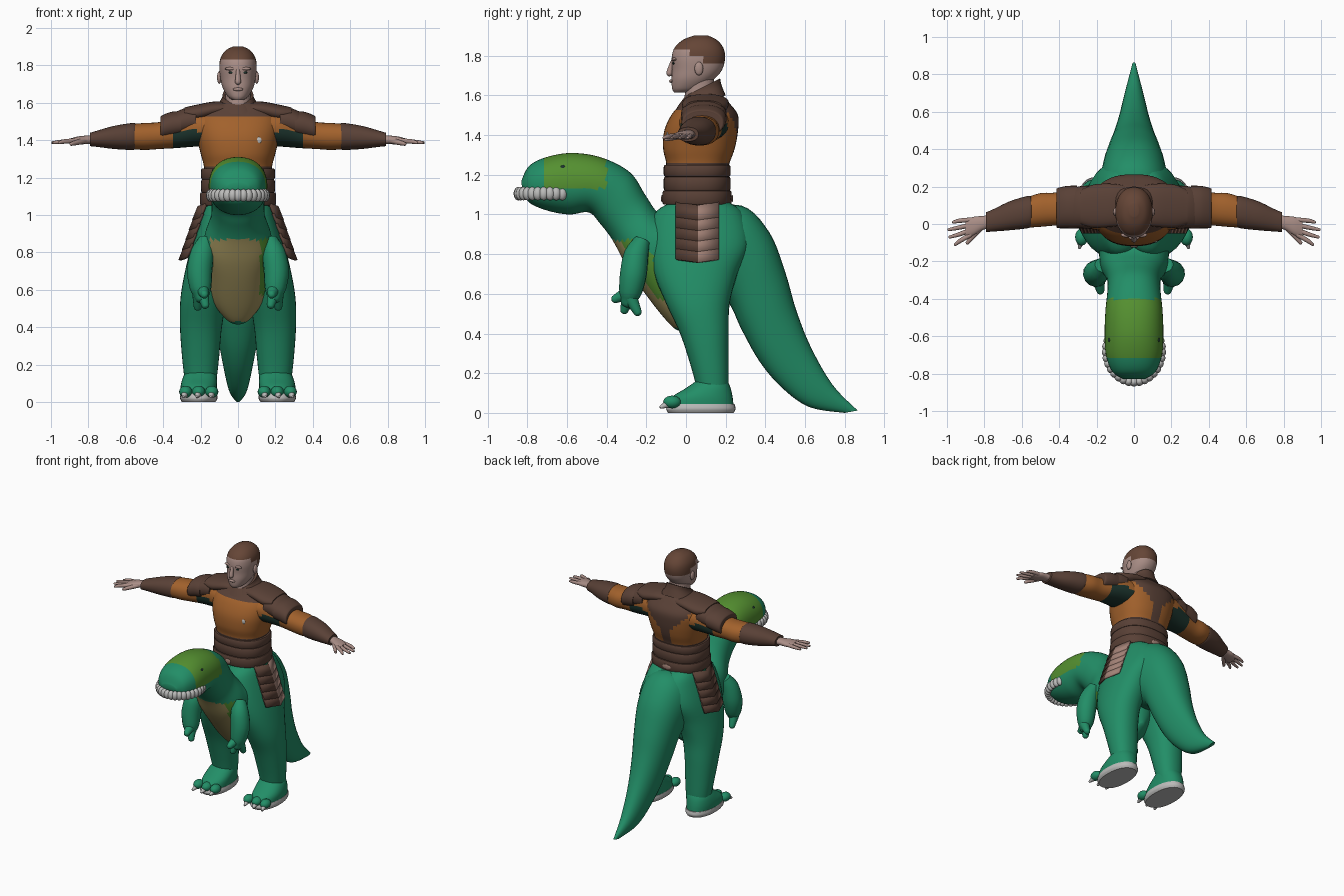
import bpy, bmesh, math
from mathutils import Vector, Matrix

cube = bpy.data.objects.get("Cube")
if cube:
    bpy.data.objects.remove(cube, do_unlink=True)

parts = []


def colour(name, r, g, b):
    m = bpy.data.materials.new(name)
    m.use_nodes = True
    m.diffuse_color = (r, g, b, 1)
    bsdf = next(n for n in m.node_tree.nodes if n.type == 'BSDF_PRINCIPLED')
    bsdf.inputs["Base Color"].default_value = (r, g, b, 1)
    bsdf.inputs["Roughness"].default_value = 0.7
    return m


GREEN = colour("costume green", .016, .27, .135)
LIME = colour("lime green", .09, .28, .03)
TAN = colour("belly tan", .36, .29, .11)
ORANGE = colour("orange leather", .36, .12, .025)
BROWN = colour("brown leather", .1, .052, .037)
SKIN = colour("skin", .4, .27, .24)
HAIR = colour("cropped hair", .13, .06, .037)
WHITE = colour("grey white", .5, .5, .49)
DARK = colour("dark cloth", .012, .035, .027)
PALE = colour("pale leather", .36, .22, .18)


def finish(name, bm, mats, rule=None, mirror=False):
    """Turn a bmesh into an object; rule(centre, normal) picks each face's material."""
    bmesh.ops.recalc_face_normals(bm, faces=bm.faces)
    bm.normal_update()
    if rule:
        for f in bm.faces:
            f.material_index = mats.index(rule(f.calc_center_median(), f.normal))
    me = bpy.data.meshes.new(name)
    bm.to_mesh(me)
    bm.free()
    for m in mats:
        me.materials.append(m)
    ob = bpy.data.objects.new(name, me)
    bpy.context.collection.objects.link(ob)
    if mirror:
        ob.modifiers.new("Mirror", 'MIRROR')
    parts.append(ob)
    return ob


# Cross-sections: centre and two half-axes
def slab(z, y0, y1, w, cx=0):
    return Vector((cx, (y0 + y1) / 2, z)), Vector((w, 0, 0)), Vector((0, (y1 - y0) / 2, 0))


def cut(ya, za, yb, zb, w):
    a, b = Vector((0, ya, za)), Vector((0, yb, zb))
    return (a + b) / 2, Vector((w, 0, 0)), (b - a) / 2


def sleeve(x, y, z, ry, rz):
    return Vector((x, y, z)), Vector((0, ry, 0)), Vector((0, 0, rz))


def spline(p, q, r, s, t):
    return (q * 2 + (r - p) * t + (p * 2 - q * 5 + r * 4 - s) * t ** 2
            + (q * 3 - p - r * 3 + s) * t ** 3) / 2


def skin_rings(bm, secs, n=32, steps=5, power=2.2):
    last = len(secs) - 1
    rows = []
    for i in range(last * steps + 1):
        k = min(i // steps, last - 1)
        t = i / steps - k
        near = [secs[max(0, min(last, k + j))] for j in (-1, 0, 1, 2)]
        c, u, v = (spline(*[s[a] for s in near], t) for a in range(3))
        row = []
        for j in range(n):
            a = math.tau * j / n
            x, y = (math.copysign(abs(f) ** (2 / power), f) for f in (math.cos(a), math.sin(a)))
            row.append(bm.verts.new(c + u * x + v * y))
        rows.append(row)
    for lo, hi in zip(rows, rows[1:]):
        for j in range(n):
            bm.faces.new((lo[j], lo[j - 1], hi[j - 1], hi[j]))
    bm.faces.new(rows[0])
    bm.faces.new(rows[-1])


def loft(name, secs, mats, rule=None, mirror=False, **kw):
    bm = bmesh.new()
    skin_rings(bm, secs, **kw)
    return finish(name, bm, mats, rule, mirror)


def limbs(name, mat, paths, mirror=True):
    """Round limbs; each path is a list of (point, radius) with a rounded tip."""
    bm = bmesh.new()
    for path in paths:
        pts = [Vector(p) for p, r in path]
        secs = []
        for i, (p, r) in enumerate(path):
            d = (pts[min(i + 1, len(pts) - 1)] - pts[max(i - 1, 0)]).normalized()
            u = d.orthogonal().normalized()
            secs.append((pts[i], u * r, d.cross(u) * r))
        tip, u, v = secs[-1]
        out = (pts[-1] - pts[-2]).normalized() * u.length
        secs += [(tip + out * .7, u * .7, v * .7), (tip + out, u * .1, v * .1)]
        skin_rings(bm, secs, n=14, steps=3, power=2)
    return finish(name, bm, [mat], mirror=mirror)


def balls(name, mat, items, mirror=False):
    bm = bmesh.new()
    for pos, size in items:
        m = Matrix.Translation(pos) @ Matrix.Diagonal((*size, 1))
        bmesh.ops.create_uvsphere(bm, u_segments=16, v_segments=10, radius=1, matrix=m)
    return finish(name, bm, [mat], mirror=mirror)


# Inflated costume: head, neck and belly in one sweep
def costume_rule(c, n):
    if c.z > 1.13 and -.71 < c.y < -.4:
        return LIME
    if .43 < c.z < .87 and n.y < -.1 and c.y < 0:
        if c.x > .12 and c.z > .57:
            return LIME
        if abs(c.x) < .15:
            return TAN
    return GREEN


loft("costume_head_and_belly", [
    cut(-.83, 1.17, -.825, 1.12, .06), cut(-.79, 1.245, -.79, 1.06, .115),
    cut(-.70, 1.29, -.70, 1.02, .15), cut(-.57, 1.31, -.59, 1.0, .157),
    cut(-.42, 1.285, -.49, 1.01, .152), cut(-.28, 1.21, -.43, .95, .142),
    cut(-.2, 1.09, -.37, .87, .145), cut(-.13, 1.0, -.3, .74, .18),
    cut(0, .95, -.22, .62, .185), cut(.1, .75, -.12, .49, .16),
    cut(.12, .6, -.05, .42, .09), cut(.1, .5, 0, .42, .03)],
    [GREEN, LIME, TAN], costume_rule, n=48, steps=7)

loft("costume_tail", [
    cut(.06, 1.02, .0, .75, .17), cut(.28, 1.045, .1, .62, .185),
    cut(.42, .91, .21, .56, .165), cut(.5, .71, .28, .42, .14),
    cut(.555, .52, .37, .26, .112), cut(.63, .33, .48, .13, .083),
    cut(.74, .14, .62, .03, .052), cut(.865, .012, .8, 0, .012)], [GREEN])

loft("costume_leg", [
    slab(1.06, -.08, .22, .1, .07), slab(1.0, -.16, .29, .12, .075),
    slab(.85, -.18, .32, .13, .115), slab(.7, -.16, .26, .135, .148),
    slab(.55, -.1, .22, .125, .183), slab(.4, -.03, .215, .112, .198),
    slab(.25, .02, .215, .1, .2), slab(.14, .05, .215, .088, .2),
    slab(.09, .06, .21, .08, .2)], [GREEN], mirror=True)

# Feet
loft("foot", [slab(.03, -.09, .24, .095, .21), slab(.08, -.07, .235, .097, .21),
              slab(.125, 0, .225, .092, .205), slab(.16, .05, .21, .08, .2)],
     [GREEN], mirror=True)
loft("sole", [slab(0, -.09, .24, .09, .21), slab(.02, -.1, .25, .1, .21),
              slab(.045, -.09, .245, .097, .21)], [WHITE], mirror=True)
toes = (.14, .21, .28)
balls("toes", GREEN, [((x, -.07, .055), (.035, .045, .032)) for x in toes], True)
limbs("toe_claws", WHITE, [[((x, -.08, .05), .024), ((x * 1.04, -.125, .03), .009)]
                           for x in toes])

# Small costume arms with fingers
limbs("costume_arm", GREEN, [
    [((.17, -.22, .87), .04), ((.19, -.25, .8), .062), ((.205, -.265, .7), .068),
     ((.2, -.28, .61), .058), ((.195, -.29, .57), .042)],
    [((.19, -.3, .6), .035), ((.18, -.355, .575), .022)],
    [((.19, -.29, .58), .035), ((.175, -.31, .52), .022)],
    [((.21, -.28, .58), .035), ((.215, -.245, .51), .022)]])

# Teeth around the muzzle, and eyes
teeth = []
for i in range(21):
    a = math.radians(-110 + 11 * i)
    teeth.append(((.148 * math.sin(a), -.68 - .165 * math.cos(a), 1.105), (.024, .024, .034)))
balls("teeth", WHITE, teeth)
balls("costume_eyes", DARK, [((.131, -.62, 1.235), (.008, .014, .014))], True)


# Rider's jacket
def jacket_rule(c, n):
    if c.z > 1.53 or c.z < 1.26:
        return BROWN
    if c.y < .05:
        return BROWN if abs(c.x) < .015 else ORANGE
    return BROWN if abs(c.x) < .035 + max(0, c.z - 1.36) * .95 else ORANGE


loft("jacket", [
    slab(1.04, -.08, .2, .185), slab(1.12, -.1, .215, .19), slab(1.2, -.105, .21, .18),
    slab(1.26, -.1, .22, .182), slab(1.33, -.115, .245, .2), slab(1.42, -.11, .262, .22),
    slab(1.5, -.075, .262, .225), slab(1.56, -.025, .22, .19), slab(1.6, .0, .185, .11)],
    [ORANGE, BROWN], jacket_rule, n=48, power=2.4)
for name, z, h, grow in (("lower_belt", 1.085, .035, .018), ("waist_wrap", 1.155, .035, .012),
                         ("upper_belt", 1.22, .03, .012)):
    y0, y1, w = -.1 - grow, .212 + grow, .185 + grow
    loft(name, [slab(z - h, y0 + .008, y1 - .008, w - .008), slab(z - h + .008, y0, y1, w),
                slab(z + h - .008, y0, y1, w), slab(z + h, y0 + .008, y1 - .008, w - .008)],
         [BROWN], n=48, steps=2, power=2.4)
balls("belt_buckles", PALE, [((0, -.121, 1.08), (.022, .005, .018)),
                             ((0, .233, 1.08), (.035, .005, .018))])
balls("chest_badge", WHITE, [((.11, -.094, 1.4), (.017, .006, .017))])
loft("collar", [cut(-.045, 1.54, .2, 1.6, .125), cut(-.02, 1.575, .18, 1.65, .09),
                cut(.0, 1.6, .172, 1.685, .082)], [BROWN])
loft("shoulder_yoke", [sleeve(.02, .1, 1.57, .1, .03), sleeve(.12, .1, 1.565, .115, .042),
                       sleeve(.22, .095, 1.545, .115, .045), sleeve(.285, .09, 1.545, .09, .03)],
     [BROWN], mirror=True)


# Sleeves, shoulder plates and bracers
def sleeve_rule(c, n):
    return DARK if c.x < .35 and c.z < 1.45 else ORANGE


loft("sleeve", [
    sleeve(.14, .09, 1.46, .13, .09), sleeve(.24, .09, 1.46, .115, .095),
    sleeve(.33, .09, 1.44, .095, .082), sleeve(.42, .08, 1.425, .088, .072),
    sleeve(.5, .075, 1.42, .09, .072), sleeve(.58, .06, 1.42, .08, .066)],
    [ORANGE, DARK], sleeve_rule, mirror=True)
for name, x in (("shoulder_plate", .28), ("upper_arm_plate", .36)):
    z = 1.575 - x * .27
    loft(name, [sleeve(x - .055, .09, z + .008, .115, .07), sleeve(x, .09, z, .113, .073),
                sleeve(x + .05, .085, z - .015, .106, .067),
                sleeve(x + .055, .085, z - .015, .09, .055)], [BROWN], mirror=True)
loft("bracer", [
    sleeve(.55, .065, 1.42, .07, .06), sleeve(.56, .065, 1.42, .086, .072),
    sleeve(.66, .045, 1.415, .078, .062), sleeve(.75, .02, 1.408, .06, .044),
    sleeve(.79, .01, 1.404, .053, .036)], [BROWN], mirror=True)

# Hands
loft("palm", [sleeve(.76, .015, 1.403, .034, .025), sleeve(.81, .005, 1.402, .038, .023),
              sleeve(.86, -.012, 1.398, .05, .021), sleeve(.9, -.025, 1.394, .045, .014)],
     [SKIN], mirror=True)
fingers = [[((.87, .022 - .026 * i, 1.397), .013), ((.93, .018 - .036 * i, 1.393), .012),
            ((tip, .01 - .04 * i, 1.387), .008)]
           for i, tip in enumerate((.965, .99, .985, .955))]
thumb = [((.82, -.02, 1.398), .016), ((.86, -.065, 1.388), .014), ((.89, -.1, 1.38), .01)]
limbs("fingers", SKIN, fingers + [thumb])

# Hip plates: stacked ridged panels on each side
for side in (1, -1):
    bm = bmesh.new()
    for i in range(5):
        x, top = .185 + .018 * i, 1.06 - .053 * i
        rows = []
        for dx, z in ((0, top), (.03, top - .075)):
            rows.append([bm.verts.new((side * (x + dx + ridge), y, z - drop))
                         for y, ridge, drop in ((-.05, -.015, 0), (.06, .025, .015),
                                                (.165, -.015, 0))])
        for j in range(2):
            bm.faces.new((rows[0][j], rows[0][j + 1], rows[1][j + 1], rows[1][j]))
    ob = finish("left_hip_plates" if side > 0 else "right_hip_plates", bm, [BROWN, PALE],
                lambda c, n: PALE if side > 0 and c.y > .06 else BROWN)
    solid = ob.modifiers.new("Thickness", 'SOLIDIFY')
    solid.thickness, solid.offset = .014, 0


# Rider's head
def head_rule(c, n):
    line = 1.835 if c.y < .02 else 1.8 if c.y < .08 else 1.76
    return HAIR if c.z > line else SKIN


loft("head", [
    slab(1.615, -.06, .03, .03), slab(1.635, -.07, .08, .056), slab(1.68, -.073, .14, .082),
    slab(1.73, -.07, .182, .094), slab(1.79, -.072, .197, .1), slab(1.84, -.058, .188, .093),
    slab(1.88, -.015, .155, .066), slab(1.902, .04, .11, .025)],
    [SKIN, HAIR], head_rule, n=40, steps=6)
loft("neck", [slab(1.56, -.01, .15, .07), slab(1.62, -.005, .145, .068),
              slab(1.7, .0, .14, .07)], [SKIN])
limbs("nose", SKIN, [[((0, -.066, 1.775), .01), ((0, -.08, 1.73), .014),
                      ((0, -.083, 1.712), .016)]], mirror=False)
balls("ears", SKIN, [((.1, .065, 1.735), (.012, .022, .034))], True)
balls("brows", SKIN, [((.038, -.058, 1.782), (.032, .014, .009))], True)
balls("eyes", DARK, [((.036, -.062, 1.762), (.015, .006, .006))], True)
balls("lips", SKIN, [((0, -.074, 1.672), (.028, .011, .009))])

# Smooth shading with sharp edges kept
bpy.ops.object.select_all(action='DESELECT')
for ob in parts:
    ob.select_set(True)
bpy.context.view_layer.objects.active = parts[0]
bpy.ops.object.shade_smooth_by_angle(angle=math.radians(40))
